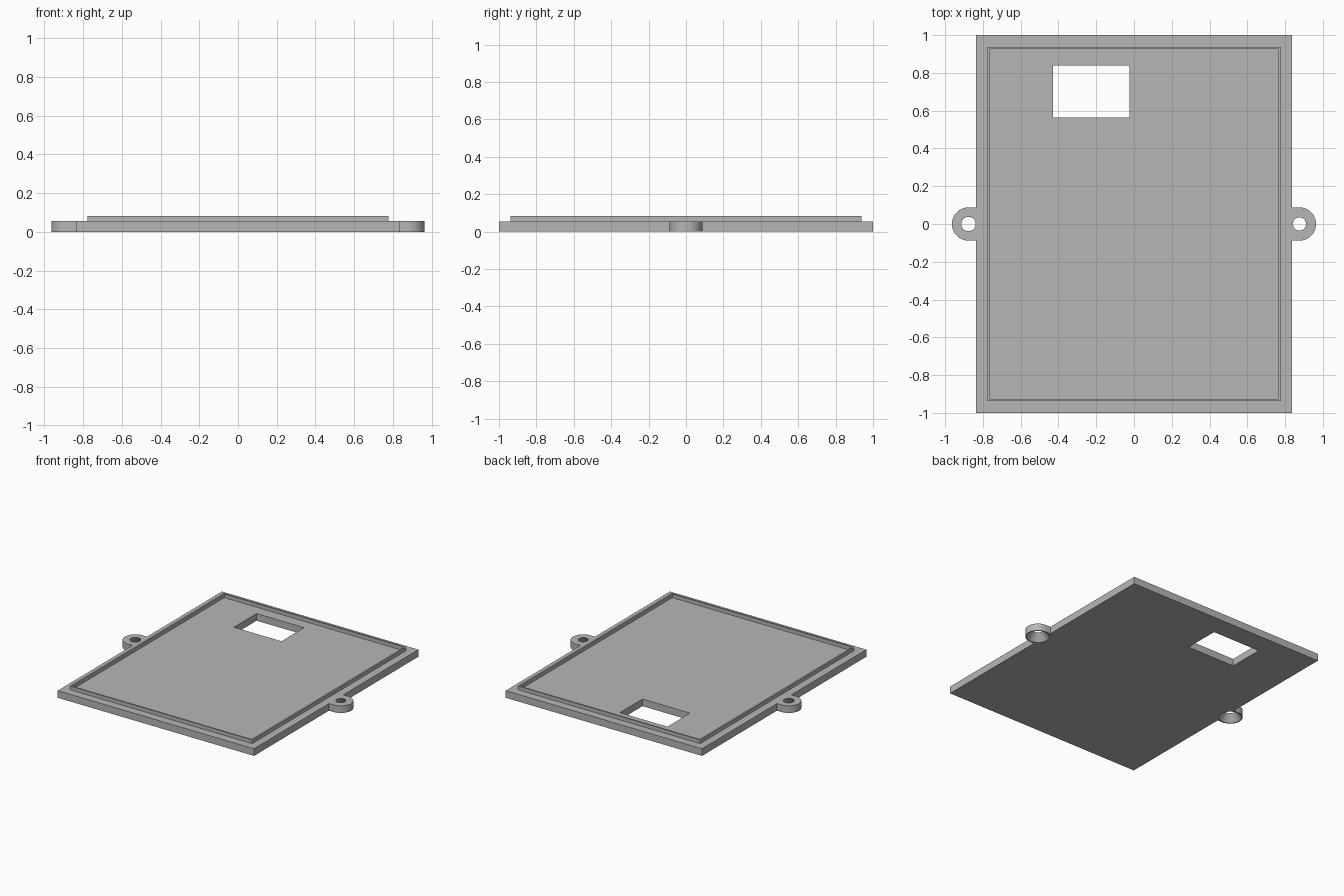
import bpy
import bmesh
from math import cos, sin, pi

HALF_X, HALF_Y = 0.837, 1.0
BASE_H, RIM_H = 0.055, 0.083
RIM_X, RIM_Y, RIM_T = 0.777, 0.938, 0.012
LUG_X, LUG_R = 0.876, 0.088

cube = bpy.data.objects.get("Cube")
if cube:
    bpy.data.objects.remove(cube, do_unlink=True)

grey = bpy.data.materials.new("plain_grey")
grey.use_nodes = True
colour = (0.47, 0.47, 0.47, 1)
grey.diffuse_color = colour
grey.node_tree.nodes["Principled BSDF"].inputs["Base Color"].default_value = colour


def prism(name, bottom, z0, z1, top=None):
    """Solid between a bottom outline and a top outline."""
    bm = bmesh.new()
    low = [bm.verts.new((x, y, z0)) for x, y in bottom]
    high = [bm.verts.new((x, y, z1)) for x, y in (top or bottom)]
    bm.faces.new(low)
    bm.faces.new(high)
    n = len(low)
    for i in range(n):
        j = (i + 1) % n
        bm.faces.new((low[i], low[j], high[j], high[i]))
    bmesh.ops.recalc_face_normals(bm, faces=bm.faces)
    mesh = bpy.data.meshes.new(name)
    bm.to_mesh(mesh)
    bm.free()
    obj = bpy.data.objects.new(name, mesh)
    bpy.context.collection.objects.link(obj)
    mesh.materials.append(grey)
    return obj


def rect(x0, x1, y0, y1):
    return [(x0, y0), (x1, y0), (x1, y1), (x0, y1)]


def arc(cx, r, a0, a1, n):
    return [(cx + r * cos(a0 + (a1 - a0) * i / n),
             r * sin(a0 + (a1 - a0) * i / n)) for i in range(n + 1)]


def circle(cx, r, n=48):
    return arc(cx, r, 0, 2 * pi, n)[:-1]


def apply_boolean(obj, other, operation):
    mod = obj.modifiers.new(operation.lower(), 'BOOLEAN')
    mod.operation = operation
    mod.solver = 'EXACT'
    mod.object = other
    bpy.context.view_layer.objects.active = obj
    bpy.ops.object.modifier_apply(modifier=mod.name)
    bpy.data.objects.remove(other, do_unlink=True)


# Flat lid plate
plate = prism("lid_plate", rect(-HALF_X, HALF_X, -HALF_Y, HALF_Y), 0, BASE_H)

# Round-ended mounting lugs on both sides, with holes that flare downwards
for side, hole_r in ((-1, 0.038), (1, 0.035)):
    outline = arc(LUG_X, LUG_R, -pi / 2, pi / 2, 32)
    outline += [(HALF_X - 0.03, LUG_R), (HALF_X - 0.03, -LUG_R)]
    lug = prism("mounting_lug", [(side * x, y) for x, y in outline], 0, BASE_H)
    apply_boolean(plate, lug, 'UNION')

    # The cone runs past both faces so that the cut is clean
    flare = 0.08 - hole_r
    grow = flare * 0.01 / BASE_H
    cone = prism("lug_hole", circle(side * LUG_X, 0.08 + grow), -0.01, BASE_H + 0.01,
                 circle(side * LUG_X, hole_r - grow))
    apply_boolean(plate, cone, 'DIFFERENCE')

# Rectangular window through the plate
window = prism("window_cut", rect(-0.43, -0.025, 0.565, 0.84), -0.1, 0.2)
apply_boolean(plate, window, 'DIFFERENCE')

# Thin raised locating rim
rim = prism("locating_rim", rect(-RIM_X, RIM_X, -RIM_Y, RIM_Y), BASE_H, RIM_H)
inner_x, inner_y = RIM_X - RIM_T, RIM_Y - RIM_T
inside = prism("rim_cut", rect(-inner_x, inner_x, -inner_y, inner_y), 0, 0.2)
apply_boolean(rim, inside, 'DIFFERENCE')

# Smooth the round walls and keep the edges crisp
bpy.ops.object.select_all(action='DESELECT')
plate.select_set(True)
bpy.context.view_layer.objects.active = plate
bpy.ops.object.shade_smooth_by_angle(angle=pi / 6)
